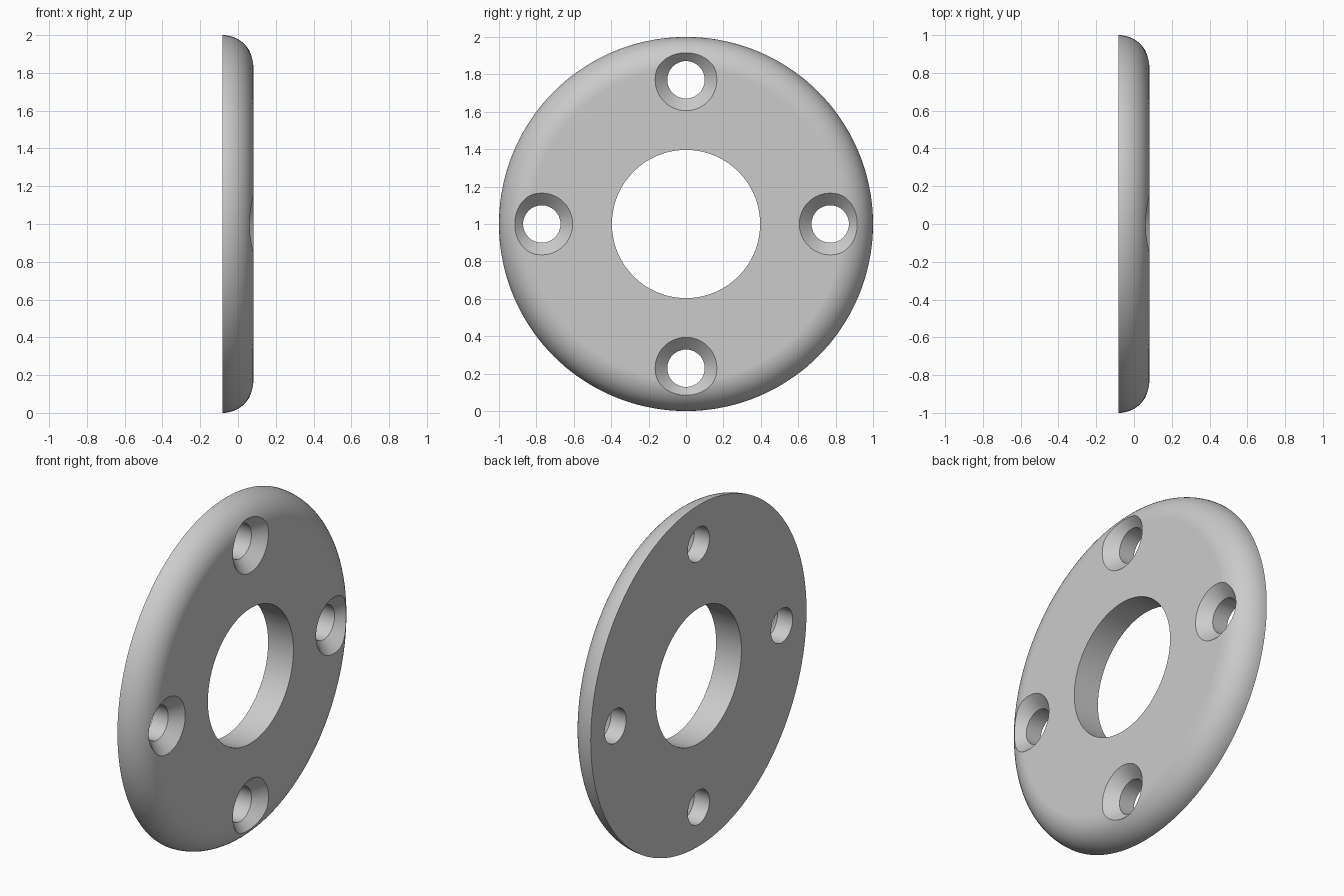
import bpy, bmesh, math
from mathutils import Vector

cube = bpy.data.objects.get("Cube")
if cube:
    bpy.data.objects.remove(cube, do_unlink=True)

HALF = 0.082            # half the plate thickness
FILLET = 2 * HALF       # quarter round over the full rim
BORE = 0.396
HOLE, SINK = 0.1, 0.165
BOLT_CIRCLE = 0.771

grey = bpy.data.materials.new("plain grey")
grey.use_nodes = True
colour = (0.6, 0.6, 0.6, 1)
grey.diffuse_color = colour
grey.node_tree.nodes["Principled BSDF"].inputs["Base Color"].default_value = colour


def lathe(name, profile, steps, centres):
    """Turn a closed (x, radius) profile about the x direction at each centre."""
    bm = bmesh.new()
    for cy, cz in centres:
        verts = [bm.verts.new((x, cy, cz + r)) for x, r in profile]
        edges = [bm.edges.new((a, b)) for a, b in zip(verts, verts[1:] + verts[:1])
                 if a.co.z > cz + 1e-6 or b.co.z > cz + 1e-6]
        bmesh.ops.spin(bm, geom=verts + edges, cent=(0, cy, cz), axis=(1, 0, 0),
                       dvec=Vector(), angle=math.tau, steps=steps)
    bmesh.ops.remove_doubles(bm, verts=bm.verts, dist=1e-5)
    bmesh.ops.dissolve_degenerate(bm, edges=bm.edges, dist=1e-6)
    bmesh.ops.recalc_face_normals(bm, faces=bm.faces)
    mesh = bpy.data.meshes.new(name)
    bm.to_mesh(mesh)
    bm.free()
    mesh.materials.append(grey)
    obj = bpy.data.objects.new(name, mesh)
    bpy.context.collection.objects.link(obj)
    return obj


# Ring plate with a rounded outer rim
rim = []
for i in range(17):
    a = math.pi / 2 * i / 16
    rim.append((-HALF + FILLET * math.sin(a), 1 - FILLET + FILLET * math.cos(a)))
plate = lathe("ring_plate", [(-HALF, BORE)] + rim + [(HALF, BORE)], 144, [(0, 1)])

# Four countersunk screw holes
centres = [(BOLT_CIRCLE * math.cos(k * math.pi / 2),
            1 + BOLT_CIRCLE * math.sin(k * math.pi / 2)) for k in range(4)]
extra = 0.05
screw = [(-HALF - extra, 0), (-HALF - extra, HOLE), (HALF - (SINK - HOLE), HOLE),
         (HALF + extra, SINK + extra), (HALF + extra, 0)]
cutter = lathe("screw_hole_cutter", screw, 64, centres)
cutter.hide_render = True

for obj in bpy.context.selected_objects:
    obj.select_set(False)
plate.select_set(True)
bpy.context.view_layer.objects.active = plate
cut = plate.modifiers.new("screw holes", "BOOLEAN")
cut.operation = "DIFFERENCE"
cut.solver = "EXACT"
cut.object = cutter
bpy.ops.object.modifier_apply(modifier=cut.name)
bpy.data.objects.remove(cutter, do_unlink=True)

# Smooth rim and holes, crisp edges, clean flat faces
bpy.ops.object.shade_smooth_by_angle(angle=math.radians(25))
weighted = plate.modifiers.new("flat face normals", "WEIGHTED_NORMAL")
weighted.keep_sharp = True
